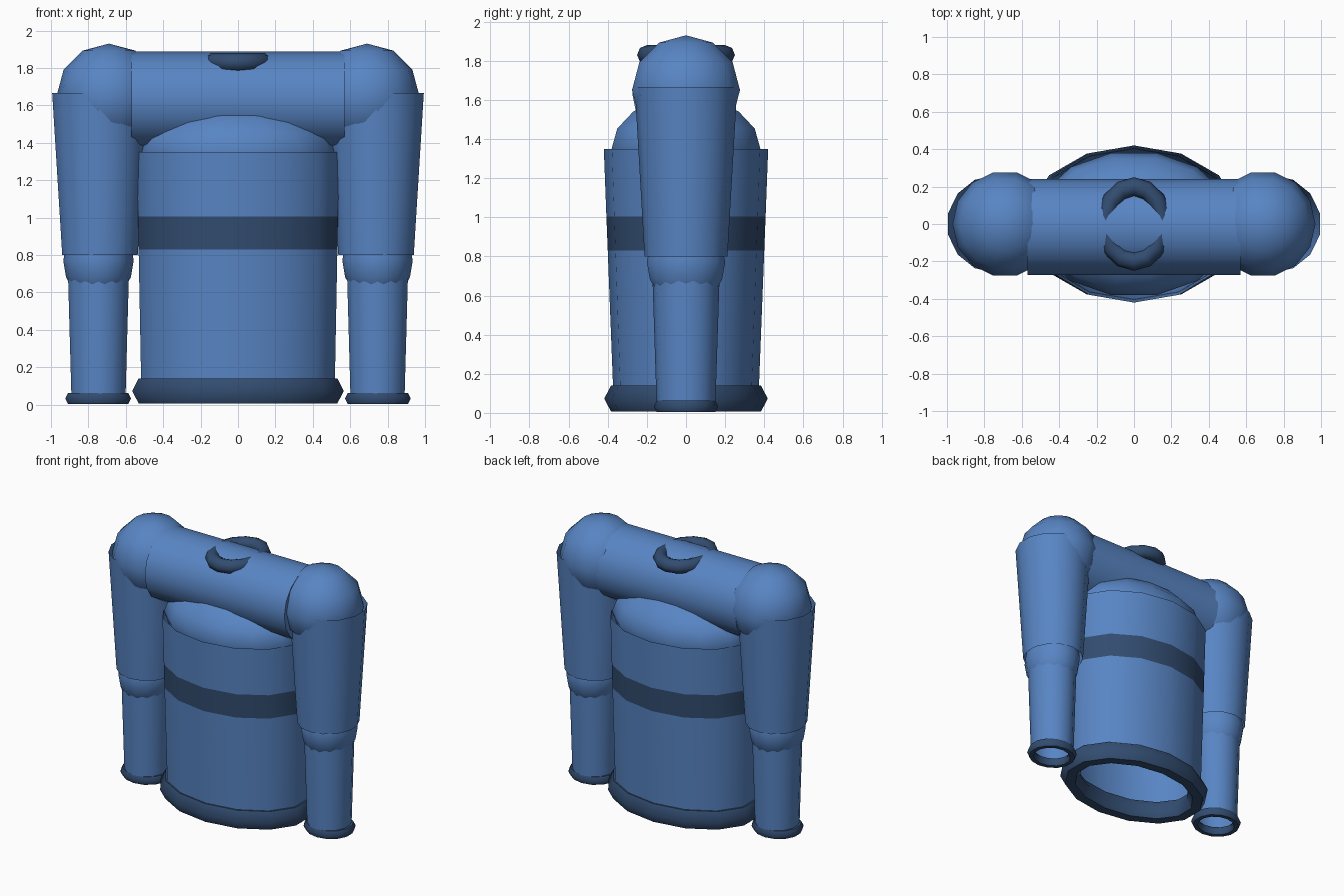
import bpy, bmesh
from math import cos, sin, pi, radians
from mathutils import Matrix

if "Cube" in bpy.data.objects:
    bpy.data.objects.remove(bpy.data.objects["Cube"], do_unlink=True)


def material(name, color):
    m = bpy.data.materials.new(name)
    m.use_nodes = True
    m.diffuse_color = (*color, 1)
    m.node_tree.nodes["Principled BSDF"].inputs["Base Color"].default_value = (*color, 1)
    return m


BLUE = material("knit blue", (0.098, 0.235, 0.552))
NAVY = material("trim navy", (0.032, 0.073, 0.162))
SIDES = 14


def finish(name, bm, *mats, angle=60):
    me = bpy.data.meshes.new(name)
    bm.to_mesh(me)
    bm.free()
    for m in mats:
        me.materials.append(m)
    ob = bpy.data.objects.new(name, me)
    bpy.context.collection.objects.link(ob)
    bpy.ops.object.select_all(action='DESELECT')
    ob.select_set(True)
    bpy.context.view_layer.objects.active = ob
    bpy.ops.object.shade_smooth_by_angle(angle=radians(angle))
    return ob


def tube(name, x, rings, *mats, band=None):
    """Open elliptical tube; rings hold (z, x radius, y radius), bottom to top."""
    bm = bmesh.new()
    loops = []
    for z, rx, ry in rings:
        loops.append([bm.verts.new((x + rx * sin(2 * pi * i / SIDES),
                                    -ry * cos(2 * pi * i / SIDES), z))
                      for i in range(SIDES)])
    for row, (a, b) in enumerate(zip(loops, loops[1:])):
        for i in range(SIDES):
            j = (i + 1) % SIDES
            f = bm.faces.new((a[i], a[j], b[j], b[i]))
            f.material_index = int(row == band)
    return finish(name, bm, *mats)


def ball(name, center, radii, rings=6):
    bm = bmesh.new()
    bmesh.ops.create_uvsphere(bm, u_segments=SIDES, v_segments=rings, radius=1,
                              matrix=Matrix.Translation(center) @ Matrix.Diagonal((*radii, 1)) @ Matrix.Rotation(pi / 2, 4, 'Z'))
    return finish(name, bm, BLUE)


def ring(name, center, rx, ry, thick, height, minor=6):
    """Elliptical ring of trim with a faceted section."""
    bm = bmesh.new()
    loops = []
    for i in range(SIDES):
        a = 2 * pi * i / SIDES
        loops.append([])
        for k in range(minor):
            t = 2 * pi * k / minor
            loops[-1].append(bm.verts.new((center[0] + (rx + thick * cos(t)) * sin(a),
                                           center[1] - (ry + thick * cos(t)) * cos(a),
                                           center[2] + height * sin(t))))
    for i in range(SIDES):
        a, b = loops[i], loops[(i + 1) % SIDES]
        for k in range(minor):
            n = (k + 1) % minor
            bm.faces.new((a[k], b[k], b[n], a[n]))
    return finish(name, bm, NAVY)


# Body with chest stripe, rounded chest top and hem
tube("torso", 0, [(0.06, 0.53, 0.37), (0.83, 0.545, 0.4),
                  (1.005, 0.548, 0.407), (1.35, 0.555, 0.42)], BLUE, NAVY, band=1)
ball("chest_top", (0, 0, 1.35), (0.54, 0.39, 0.27), rings=8)
ring("hem", (0, 0, 0.073), 0.51, 0.348, 0.07, 0.077)

# Shoulder yoke lying across the body
bm = bmesh.new()
bmesh.ops.create_cone(bm, cap_ends=True, segments=16, radius1=0.257, radius2=0.257, depth=1.14,
                      matrix=Matrix.Translation((0, -0.017, 1.63)) @ Matrix.Rotation(pi / 2, 4, 'Y'))
finish("shoulder_yoke", bm, BLUE)
ring("collar", (0, 0, 1.83), 0.155, 0.2, 0.05, 0.05, minor=8)

# Sleeves
for side, s in (("left", 1), ("right", -1)):
    ball(side + "_shoulder", (s * 0.69, 0, 1.65), (0.28, 0.283, 0.28))
    tube(side + "_upper_sleeve", s * 0.738, [(0.8, 0.207, 0.212), (1.665, 0.262, 0.262)], BLUE)
    ball(side + "_elbow", (s * 0.746, 0, 0.77), (0.188, 0.205, 0.23), rings=8)
    tube(side + "_lower_sleeve", s * 0.746, [(0.03, 0.148, 0.15), (0.8, 0.17, 0.175)], BLUE)
    ring(side + "_cuff", (s * 0.748, 0, 0.033), 0.15, 0.135, 0.03, 0.034)
